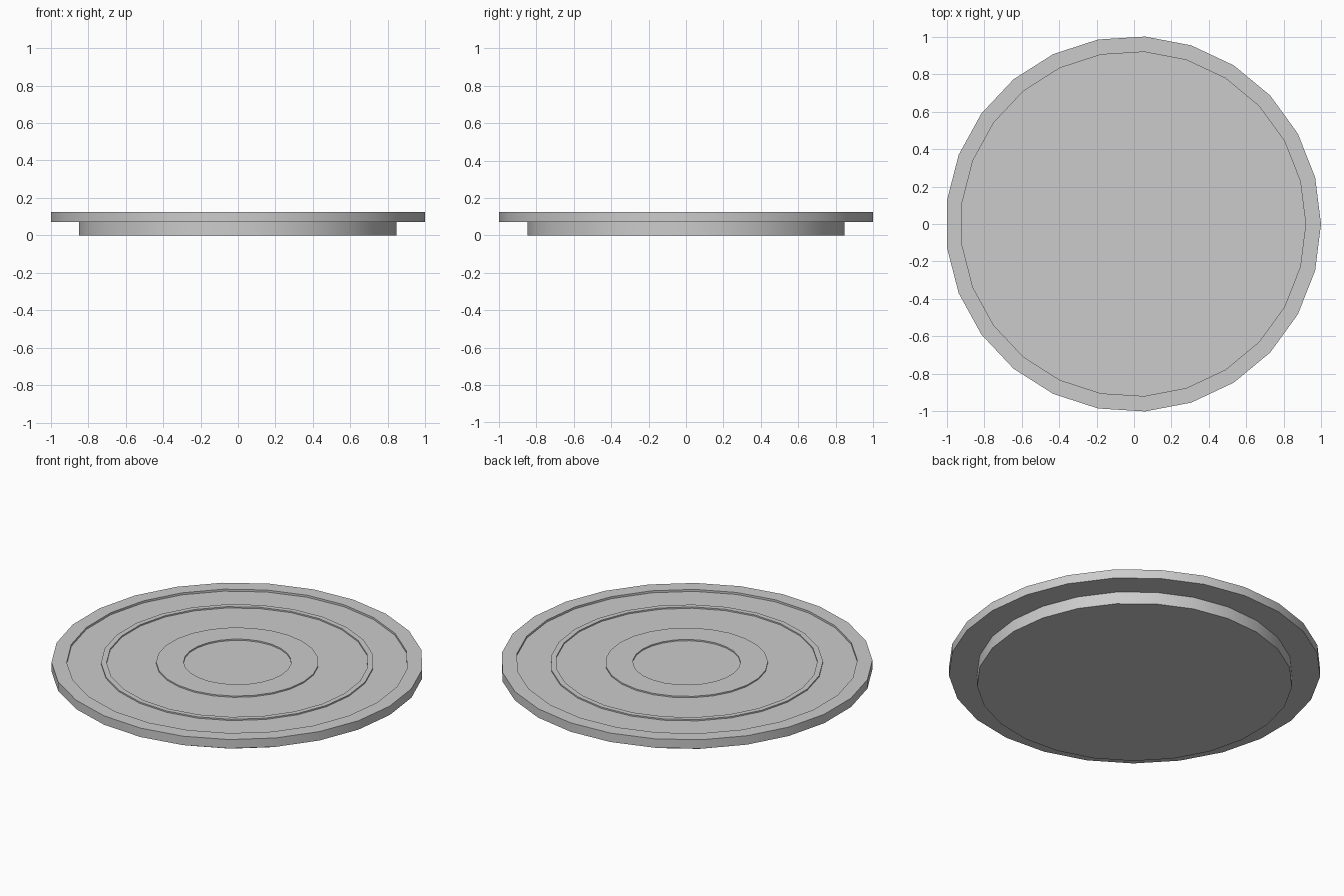
import bpy
import bmesh
import math
from mathutils import Vector

SIDES = 25
SHIFT = -0.004   # odd-sided disc: recentre its bounding box on x

if "Cube" in bpy.data.objects:
    bpy.data.objects.remove(bpy.data.objects["Cube"], do_unlink=True)

grey = bpy.data.materials.new("light_grey")
grey.use_nodes = True
colour = (0.6, 0.6, 0.6, 1)
grey.diffuse_color = colour
grey.node_tree.nodes["Principled BSDF"].inputs["Base Color"].default_value = colour


def lathe(name, profile, closed=False):
    """Turn a (radius, height) profile around the z axis."""
    bm = bmesh.new()
    verts = [bm.verts.new((r, 0, z)) for r, z in profile]
    edges = [bm.edges.new(pair) for pair in zip(verts, verts[1:])]
    if closed:
        edges.append(bm.edges.new((verts[-1], verts[0])))
    bmesh.ops.spin(bm, geom=verts + edges, cent=(0, 0, 0), axis=(0, 0, 1),
                   angle=math.tau, steps=SIDES, use_merge=False)
    bmesh.ops.remove_doubles(bm, verts=bm.verts, dist=0.0005)
    bmesh.ops.recalc_face_normals(bm, faces=bm.faces)
    bmesh.ops.translate(bm, verts=bm.verts, vec=Vector((SHIFT, 0, 0)))
    mesh = bpy.data.meshes.new(name)
    bm.to_mesh(mesh)
    bm.free()
    mesh.materials.append(grey)
    obj = bpy.data.objects.new(name, mesh)
    bpy.context.collection.objects.link(obj)
    bpy.ops.object.select_all(action="DESELECT")
    obj.select_set(True)
    bpy.context.view_layer.objects.active = obj
    bpy.ops.object.shade_smooth_by_angle(angle=math.radians(30))
    return obj


# Narrower foot under the plate
BOTTOM, TOP, FLOOR = 0.072, 0.125, 0.113
lathe("base", [(0, 0), (0.85, 0), (0.85, BOTTOM), (0, BOTTOM)])

# Wide plate with a raised rim around a shallow recess
lathe("plate", [(0, BOTTOM), (1.002, BOTTOM), (1.002, TOP),
                (0.92, TOP), (0.92, FLOOR), (0, FLOOR)])

# Low raised rings standing on the recess floor
for name, inner, outer in (("outer_ring", 0.705, 0.735), ("inner_ring", 0.29, 0.438)):
    low, high = FLOOR - 0.005, FLOOR + 0.008
    lathe(name, [(inner, low), (outer, low), (outer, high), (inner, high)], closed=True)
